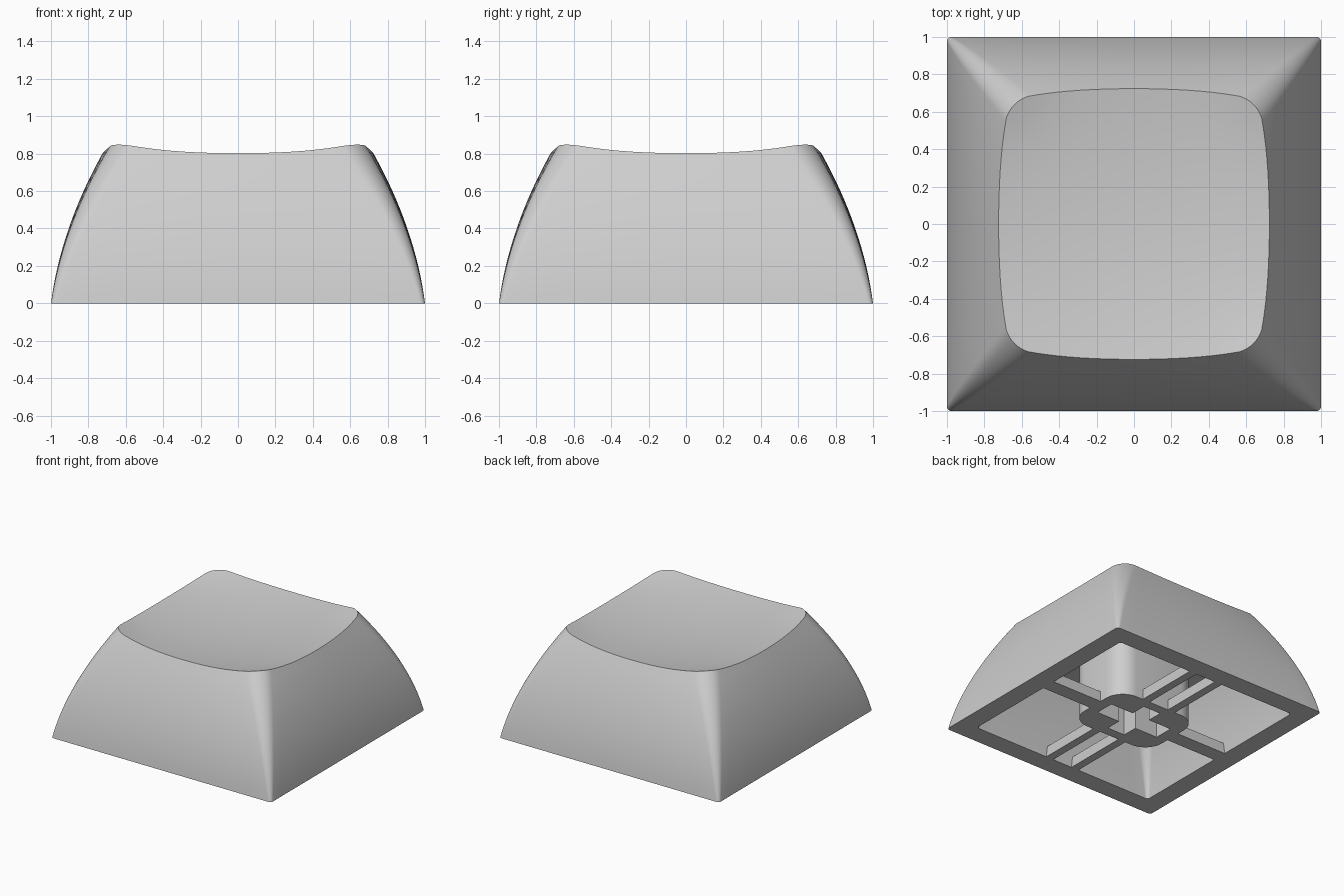
import bpy, bmesh, math
from mathutils import Vector

cube = bpy.data.objects.get("Cube")
if cube:
    bpy.data.objects.remove(cube, do_unlink=True)

SHADE = (0.62, 0.62, 0.62, 1)
grey = bpy.data.materials.new("mid grey plastic")
grey.use_nodes = True
grey.diffuse_color = SHADE
grey.node_tree.nodes["Principled BSDF"].inputs["Base Color"].default_value = SHADE

WALL, CEILING = 0.16, 0.58
ARC, SIDE, RINGS = 10, 16, 16


def finish(ob):
    ob.data.materials.clear()
    ob.data.materials.append(grey)
    bpy.ops.object.select_all(action="DESELECT")
    ob.select_set(True)
    bpy.context.view_layer.objects.active = ob
    bpy.ops.object.shade_smooth_by_angle(angle=math.radians(30))


def mesh_object(name, bm):
    bmesh.ops.recalc_face_normals(bm, faces=bm.faces)
    me = bpy.data.meshes.new(name)
    bm.to_mesh(me)
    bm.free()
    ob = bpy.data.objects.new(name, me)
    bpy.context.collection.objects.link(ob)
    finish(ob)


# Columns around a rounded square: corner direction, outward normal, bow weight
columns = []
for k in range(4):
    turn = math.radians(90 * k)
    corner = Vector((math.cos(turn + math.pi / 4), math.sin(turn + math.pi / 4))) * math.sqrt(2)
    following = Vector((-corner.y, corner.x))
    for i in range(ARC + 1):
        a = turn + math.pi / 2 * i / ARC
        columns.append((corner, Vector((math.cos(a), math.sin(a))), 1))
    normal = Vector((-math.sin(turn), math.cos(turn)))
    for i in range(1, SIDE):
        columns.append((corner.lerp(following, i / SIDE), normal, (1 - 2 * i / SIDE) ** 2))


def wall_point(col, z, inset=0.0):
    direction, normal, bow = col
    half = 1 - 0.13 * z - 0.267 * z * z - inset
    radius = 0.025 + 0.14 * z
    p = direction * (half - radius - 0.02 * z * bow) + normal * radius
    return Vector((p.x, p.y, z))


def dish(x, y):
    return 0.75 + 0.1 * (x * x + y * y) + 0.6 * (x * y) ** 4


# Height at which each column meets the dished top
tops = []
for col in columns:
    z = 0.8
    for _ in range(30):
        p = wall_point(col, z)
        z = 0.5 * (z + dish(p.x, p.y))
    tops.append(z)

# Cap shell: cavity walls, bottom rim, outer walls, then the dish
rings = []
for j in range(RINGS, -1, -1):
    rings.append([wall_point(c, CEILING * j / RINGS, WALL) for c in columns])
for j in range(RINGS + 1):
    rings.append([wall_point(c, t * j / RINGS) for c, t in zip(columns, tops)])
edge = rings[-1]
for j in range(11, 0, -1):
    s = j / 12
    rings.append([Vector((p.x * s, p.y * s, dish(p.x * s, p.y * s))) for p in edge])

bm = bmesh.new()
loops = [[bm.verts.new(p) for p in ring] for ring in rings]
n = len(columns)
for a, b in zip(loops, loops[1:]):
    for i in range(n):
        bm.faces.new((a[i], a[(i + 1) % n], b[(i + 1) % n], b[i]))
bm.faces.new(loops[0])
centre = bm.verts.new((0, 0, dish(0, 0)))
for i in range(n):
    bm.faces.new((loops[-1][i], loops[-1][(i + 1) % n], centre))
mesh_object("cap_shell", bm)

# Stem: rounded rectangular post with a cross socket
HALF_X, HALF_Y, FILLET, HEIGHT = 0.38, 0.29, 0.16, 0.62
ARM_X, ARM_Y, SLOT = 0.29, 0.21, 0.08
outline, cross = [], []
for k, (sx, sy) in enumerate(((1, 1), (-1, 1), (-1, -1), (1, -1))):
    for i in range(9):
        a = math.pi / 2 * (k + i / 8)
        outline.append((sx * (HALF_X - FILLET) + FILLET * math.cos(a),
                        sy * (HALF_Y - FILLET) + FILLET * math.sin(a)))
    steps = [(ARM_X, SLOT), (SLOT, SLOT), (SLOT, ARM_Y)]
    for x, y in steps if sx == sy else reversed(steps):
        cross.append((sx * x, sy * y))

curve = bpy.data.curves.new("stem", "CURVE")
curve.dimensions = "2D"
curve.fill_mode = "BOTH"
curve.extrude = HEIGHT / 2
for pts in (outline, cross):
    sp = curve.splines.new("POLY")
    sp.points.add(len(pts) - 1)
    for p, (x, y) in zip(sp.points, pts):
        p.co = (x, y, 0, 1)
    sp.use_cyclic_u = True
stem = bpy.data.objects.new("stem", curve)
stem.location.z = HEIGHT / 2
bpy.context.collection.objects.link(stem)
bpy.ops.object.select_all(action="DESELECT")
stem.select_set(True)
bpy.context.view_layer.objects.active = stem
bpy.ops.object.convert(target="MESH")
stem = bpy.context.view_layer.objects.active
bm = bmesh.new()
bm.from_mesh(stem.data)
bmesh.ops.remove_doubles(bm, verts=bm.verts, dist=0.0005)
bmesh.ops.recalc_face_normals(bm, faces=bm.faces)
bm.to_mesh(stem.data)
bm.free()
finish(stem)


# Low ribs joining the stem to the rim
def rib(name, xs, ys, height=0.085):
    bm = bmesh.new()
    bmesh.ops.create_cube(bm, size=1)
    for v in bm.verts:
        v.co = (xs[v.co.x > 0], ys[v.co.y > 0], height if v.co.z > 0 else 0)
    mesh_object(name, bm)


def span(sign, near, far):
    return sorted((sign * near, sign * far))


for side, label in ((1, "left"), (-1, "right")):
    rib(f"{label}_rib", span(side, 0.36, 0.85), (-0.062, 0.062))
    for row, place in ((-1, "front"), (1, "back")):
        rib(f"{place}_{label}_rib", span(side, 0.09, 0.157), span(row, 0.27, 0.85))
